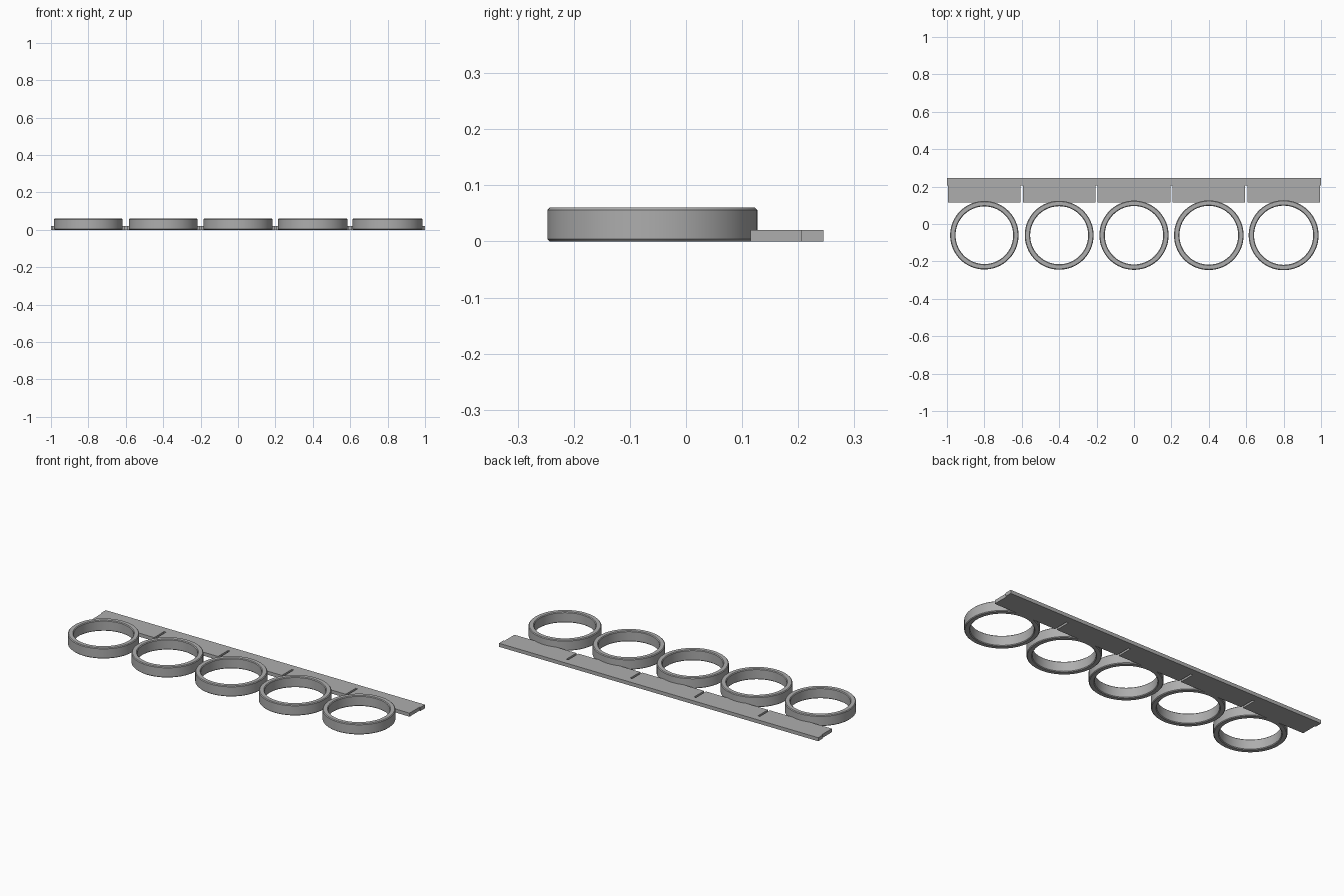
import bpy
import bmesh
import math

cube = bpy.data.objects.get("Cube")
if cube:
    bpy.data.objects.remove(cube)

COUNT, PITCH = 5, 0.4
SEGMENTS = 128

grey = bpy.data.materials.new("plain grey")
grey.use_nodes = True
colour = (0.42, 0.42, 0.42, 1)
grey.diffuse_color = colour
grey.node_tree.nodes["Principled BSDF"].inputs["Base Color"].default_value = colour


def make_object(name, bm):
    bmesh.ops.recalc_face_normals(bm, faces=bm.faces)
    mesh = bpy.data.meshes.new(name)
    bm.to_mesh(mesh)
    bm.free()
    mesh.materials.append(grey)
    obj = bpy.data.objects.new(name, mesh)
    bpy.context.collection.objects.link(obj)
    return obj


def make_ring(name, x, y, outer, wall=0.029, height=0.06, bevel=0.004):
    """Lathe a rectangular wall section with chamfered corners."""
    inner = outer - wall
    profile = [
        (outer - bevel, 0), (outer, bevel),
        (outer, height - bevel), (outer - bevel, height),
        (inner + bevel, height), (inner, height - bevel),
        (inner, bevel), (inner + bevel, 0),
    ]
    bm = bmesh.new()
    loops = []
    for i in range(SEGMENTS):
        a = math.tau * i / SEGMENTS
        loops.append([bm.verts.new((r * math.cos(a), r * math.sin(a), z))
                      for r, z in profile])
    n = len(profile)
    for i, loop in enumerate(loops):
        following = loops[(i + 1) % SEGMENTS]
        for j in range(n):
            k = (j + 1) % n
            bm.faces.new((loop[j], following[j], following[k], loop[k]))
    ring = make_object(name, bm)
    ring.location = (x, y, 0)
    bpy.ops.object.select_all(action="DESELECT")
    ring.select_set(True)
    bpy.context.view_layer.objects.active = ring
    bpy.ops.object.shade_smooth_by_angle(angle=math.radians(30))


# Row of gauge rings, each slightly larger than the one before
centres = [(i - (COUNT - 1) / 2) * PITCH for i in range(COUNT)]
for i, x in enumerate(centres):
    make_ring(f"ring_{i + 1}", x, -0.06, 0.183 + 0.001 * i)

# Flat strip with one tab per ring, separated by narrow notches
FRONT, NOTCH, BACK = 0.115, 0.205, 0.245
HALF_TAB, THICKNESS = 0.194, 0.02
outline = [(1, BACK), (-1, BACK), (-1, NOTCH)]
for x in centres:
    left, right = x - HALF_TAB, x + HALF_TAB
    outline += [(left, NOTCH), (left, FRONT), (right, FRONT), (right, NOTCH)]
outline.append((1, NOTCH))

bm = bmesh.new()
base = bm.faces.new([bm.verts.new((x, y, 0)) for x, y in outline])
top = bmesh.ops.extrude_face_region(bm, geom=[base], use_keep_orig=True)
bmesh.ops.translate(bm, vec=(0, 0, THICKNESS),
                    verts=[v for v in top["geom"] if isinstance(v, bmesh.types.BMVert)])
make_object("tabbed_strip", bm)
